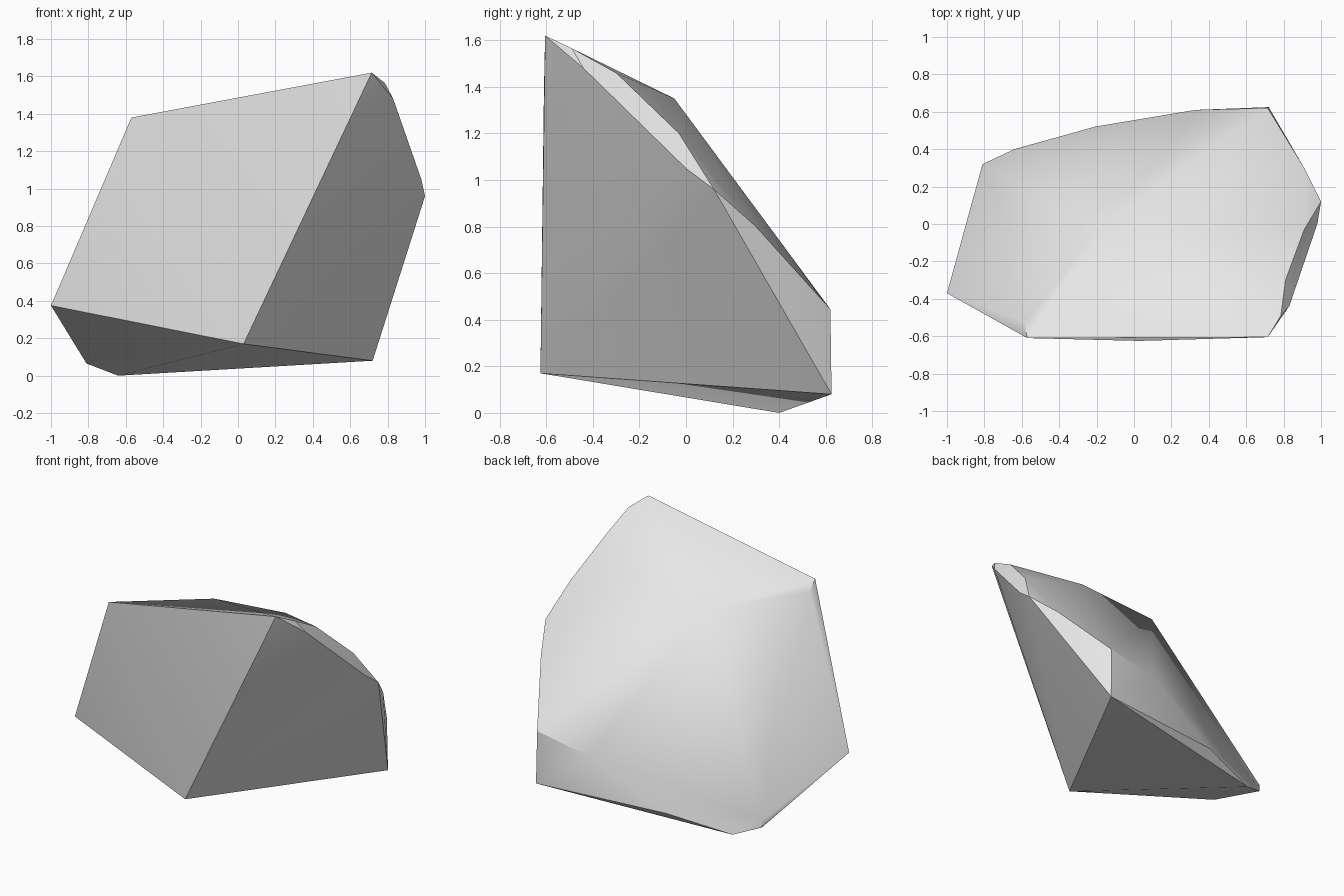
import bpy
import bmesh
import math

default_cube = bpy.data.objects.get("Cube")
if default_cube:
    bpy.data.objects.remove(default_cube, do_unlink=True)

# Grey stone colour
stone = bpy.data.materials.new("stone grey")
stone.use_nodes = True
grey = (0.8, 0.8, 0.8, 1)
stone.diffuse_color = grey
stone.node_tree.nodes["Principled BSDF"].inputs["Base Color"].default_value = grey

# Corners of the boulder, grouped by the side they bound
front_corners = [
    (-.57, -.61, 1.38), (.715, -.605, 1.62), (-1, -.37, .375), (.03, -.625, .17),
]
base_corners = [
    (.72, .625, .08), (-.64, .4, 0), (-.81, .32, .065), (-.81, .32, .11),
    (-.21, .52, .08),
]
back_corners = [(.715, .62, .445), (.33, .61, .37), (.91, .3, .8)]
top_ridge = [
    (-.59, -.52, 1.33), (-.53, -.33, 1.21), (-.17, -.02, 1.285), (.4, -.05, 1.35),
]
chipped_edge = [
    (.785, -.49, 1.565), (.83, -.44, 1.48), (.81, -.3, 1.46), (.91, -.03, 1.2),
    (.98, 0, 1.05), (1, .12, .96),
]

# Wrap the corners in a convex shell
shell = bmesh.new()
for group in (front_corners, base_corners, back_corners, top_ridge, chipped_edge):
    for corner in group:
        shell.verts.new(corner)
bmesh.ops.convex_hull(shell, input=shell.verts[:])
loose = [v for v in shell.verts if not v.link_faces]
bmesh.ops.delete(shell, geom=loose, context='VERTS')
bmesh.ops.recalc_face_normals(shell, faces=shell.faces[:])

mesh = bpy.data.meshes.new("boulder")
shell.to_mesh(mesh)
shell.free()
mesh.materials.append(stone)
boulder = bpy.data.objects.new("boulder", mesh)
bpy.context.collection.objects.link(boulder)

# Soft facets with crisp main edges
bpy.ops.object.select_all(action='DESELECT')
boulder.select_set(True)
bpy.context.view_layer.objects.active = boulder
bpy.ops.object.shade_smooth_by_angle(angle=math.radians(30))
